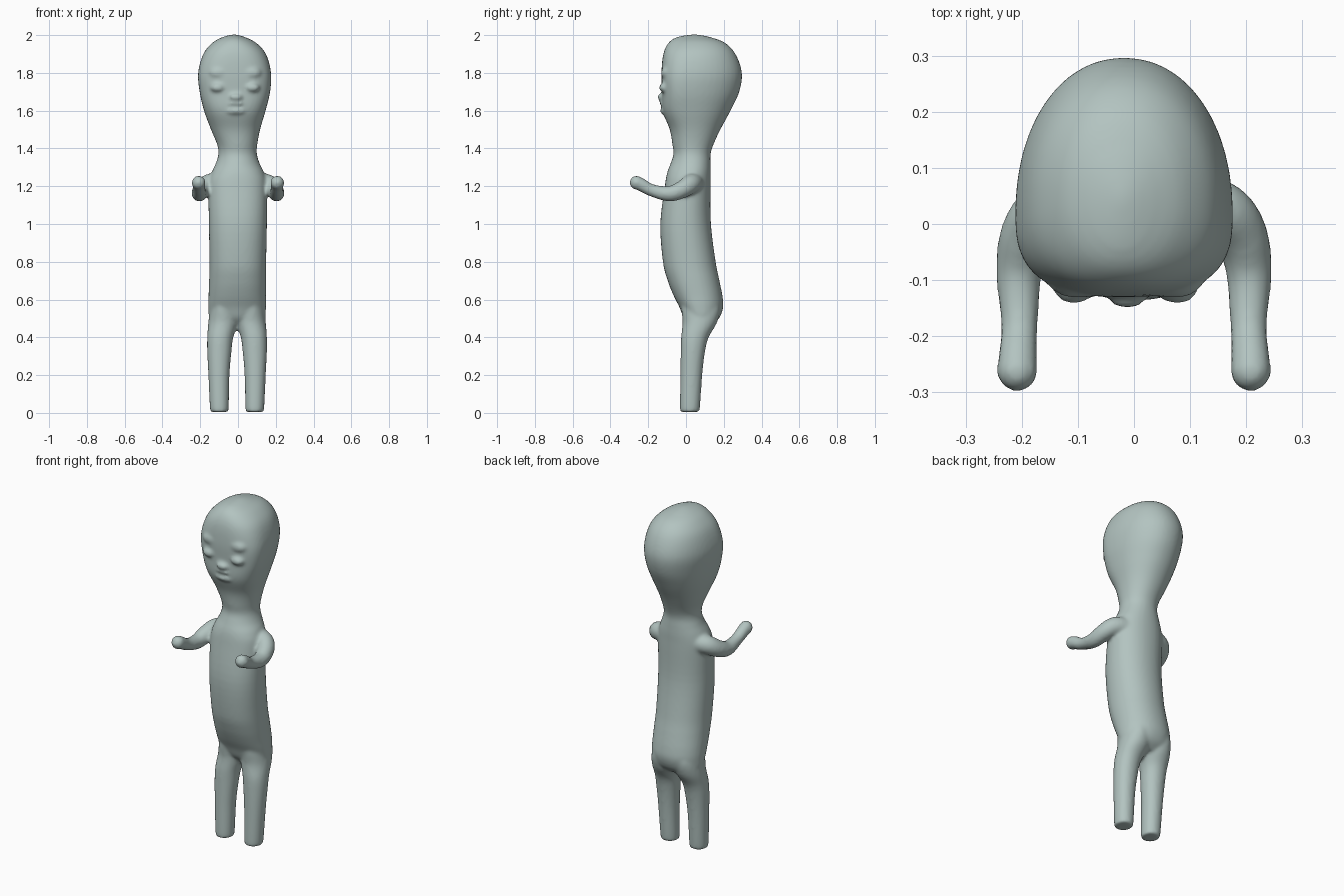
import bpy, bmesh, math
from mathutils import Vector

skin = bpy.data.materials.new("pale grey green")
skin.diffuse_color = (0.45, 0.55, 0.53, 1)

bm = bmesh.new()


def smooth_rows(rows, steps=5):
    """Catmull-Rom interpolation between rows of numbers."""
    out = []
    for i in range(len(rows) - 1):
        a, b = rows[max(i - 1, 0)], rows[i]
        c, d = rows[i + 1], rows[min(i + 2, len(rows) - 1)]
        for s in range(steps):
            t = s / steps
            out.append([0.5 * (2*q + (r - p)*t + (2*p - 5*q + 4*r - s4)*t*t
                        + (3*q - p - 3*r + s4)*t**3)
                        for p, q, r, s4 in zip(a, b, c, d)])
    out.append(list(rows[-1]))
    return out


def skin_rings(rings):
    loops = [[bm.verts.new(p) for p in ring] for ring in rings]
    n = len(loops[0])
    for a, b in zip(loops, loops[1:]):
        for i in range(n):
            bm.faces.new((a[i], a[(i+1) % n], b[(i+1) % n], b[i]))
    bm.faces.new(loops[0][::-1])
    bm.faces.new(loops[-1])


def loft(rows, n=48):
    """Rows: z, left x, right x, front y, back y, widest y, front squareness."""
    rings = []
    for z, x0, x1, y0, y1, ym, e in smooth_rows(rows):
        cx, rx = (x0 + x1) / 2, (x1 - x0) / 2
        ring = []
        for i in range(n):
            a = 2 * math.pi * i / n
            c, s = math.cos(a), math.sin(a)
            k = 2 / (e if s < 0 else 2.1)
            x = math.copysign(abs(c) ** k, c) * rx
            y = math.copysign(abs(s) ** k, s)
            ring.append((cx + x, ym + y * (y1 - ym if s > 0 else ym - y0), z))
        rings.append(ring)
    skin_rings(rings)


def tube(rows, n=20):
    """Rows: x, y, z, radius; round ends."""
    rows = smooth_rows(rows)
    pts = [Vector(r[:3]) for r in rows]
    rings = []
    for i, p in enumerate(pts):
        d = (pts[min(i+1, len(pts)-1)] - pts[max(i-1, 0)]).normalized()
        u = d.cross(Vector((0, 0, 1))).normalized()
        v = u.cross(d)
        rings.append([p + rows[i][3] * (u * math.cos(2*math.pi*k/n) - v * math.sin(2*math.pi*k/n))
                      for k in range(n)])
    skin_rings(rings)
    ball(pts[-1], (rows[-1][3],) * 3)


def ball(pos, size):
    vs = bmesh.ops.create_uvsphere(bm, u_segments=20, v_segments=12, radius=1)["verts"]
    for v in vs:
        v.co = Vector(pos) + Vector([c * s for c, s in zip(v.co, size)])


# torso, neck and head in one loft
loft([
    (0.46, -0.10, 0.09, 0.03, 0.13, 0.08, 2),
    (0.50, -0.15, 0.14, -0.01, 0.175, 0.08, 2),
    (0.56, -0.157, 0.148, -0.035, 0.197, 0.07, 2.2),
    (0.62, -0.156, 0.148, -0.065, 0.193, 0.06, 2.3),
    (0.70, -0.153, 0.149, -0.097, 0.177, 0.04, 2.3),
    (0.80, -0.151, 0.149, -0.122, 0.157, 0.02, 2.3),
    (1.00, -0.154, 0.153, -0.136, 0.132, 0.00, 2.3),
    (1.20, -0.156, 0.152, -0.112, 0.130, 0.01, 2.3),
    (1.27, -0.140, 0.138, -0.100, 0.131, 0.02, 2.2),
    (1.32, -0.118, 0.115, -0.082, 0.130, 0.03, 2),
    (1.37, -0.104, 0.100, -0.066, 0.130, 0.03, 2),
    (1.42, -0.110, 0.102, -0.072, 0.145, 0.03, 2),
    (1.50, -0.143, 0.117, -0.086, 0.182, 0.03, 2.2),
    (1.60, -0.180, 0.146, -0.124, 0.236, 0.02, 2.5),
    (1.70, -0.203, 0.170, -0.127, 0.282, 0.01, 2.7),
    (1.80, -0.211, 0.175, -0.130, 0.296, 0.02, 2.7),
    (1.90, -0.184, 0.148, -0.120, 0.262, 0.04, 2.5),
    (1.96, -0.135, 0.095, -0.092, 0.205, 0.05, 2.2),
    (1.99, -0.080, 0.035, -0.045, 0.125, 0.045, 2),
    (2.003, -0.030, -0.010, 0.03, 0.06, 0.045, 2),
])

# legs and arms, mirrored about the slightly shifted middle of the body
for s in (-1, 1):
    leg = []
    for z, inner, outer, y0, y1 in [
        (0.005, 0.048, 0.138, -0.028, 0.068), (0.03, 0.044, 0.144, -0.032, 0.074),
        (0.20, 0.040, 0.152, -0.030, 0.086), (0.32, 0.030, 0.158, -0.028, 0.100),
        (0.40, 0.020, 0.158, -0.026, 0.120), (0.48, -0.005, 0.152, -0.018, 0.165),
        (0.56, 0.00, 0.140, -0.025, 0.180), (0.64, 0.02, 0.110, -0.02, 0.15),
    ]:
        m = -0.005
        xs = sorted((m + s * inner, m + s * outer))
        leg.append((z, xs[0], xs[1], y0, y1, (y0 + y1) / 2, 2.1))
    loft(leg, 28)
    tube([(s*0.08, 0.045, 1.22, 0.055), (s*0.155, 0.025, 1.212, 0.052),
          (s*0.192, -0.02, 1.183, 0.047), (s*0.205, -0.09, 1.16, 0.041),
          (s*0.204, -0.18, 1.178, 0.033), (s*0.207, -0.235, 1.207, 0.035),
          (s*0.208, -0.262, 1.219, 0.037)])
    # closed puffy eyes
    ball((-0.015 + s*0.092, -0.108, 1.722), (0.040, 0.036, 0.026))
    # brow
    ball((-0.015 + s*0.085, -0.100, 1.80), (0.055, 0.033, 0.035))

# small nose, lips and chin
ball((-0.012, -0.118, 1.672), (0.040, 0.034, 0.022))
ball((-0.012, -0.115, 1.638), (0.050, 0.026, 0.012))
ball((-0.012, -0.110, 1.600), (0.058, 0.027, 0.022))

bmesh.ops.recalc_face_normals(bm, faces=bm.faces)
mesh = bpy.data.meshes.new("figure")
bm.to_mesh(mesh)
bm.free()
figure = bpy.data.objects.new("figure", mesh)
bpy.context.collection.objects.link(figure)
mesh.materials.append(skin)

# fuse the parts into one soft skin
remesh = figure.modifiers.new("fuse", "REMESH")
remesh.mode = "VOXEL"
remesh.voxel_size = 0.009
remesh.use_smooth_shade = True
soft = figure.modifiers.new("soften", "SMOOTH")
soft.factor = 0.5
soft.iterations = 7
for p in mesh.polygons:
    p.use_smooth = True
